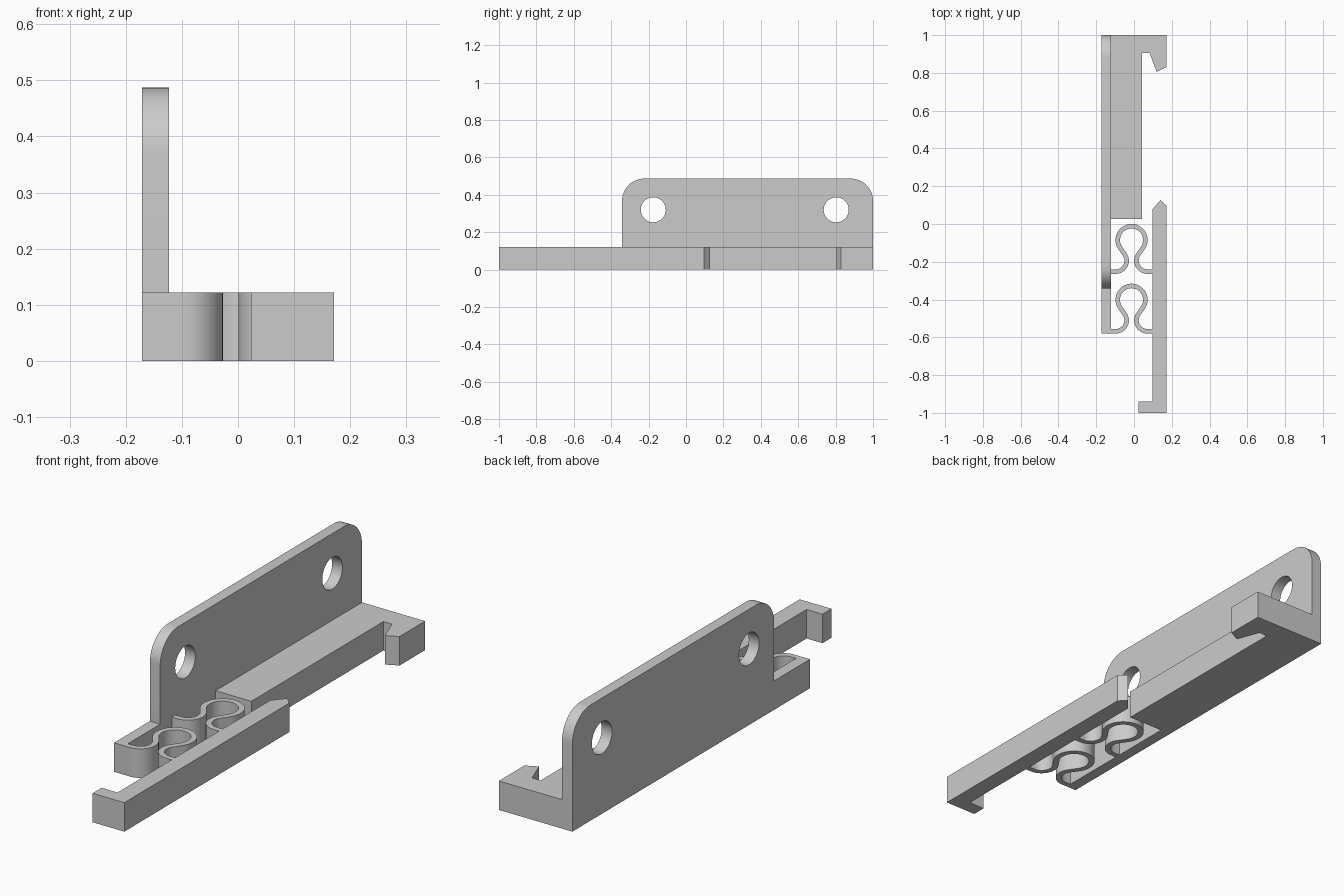
import bpy, bmesh, math
from mathutils import Vector

cube = bpy.data.objects.get("Cube")
if cube:
    bpy.data.objects.remove(cube)

BASE_H = 0.122                              # height of the flat lower parts
WALL_L, WALL_R = -0.171, -0.123             # the two sides of the wall
ARM_L, ARM_R = 0.097, 0.171                 # the two sides of the sliding arm

grey = bpy.data.materials.new("grey plastic")
grey.use_nodes = True
colour = (0.6, 0.6, 0.6, 1)
grey.diffuse_color = colour
grey.node_tree.nodes["Principled BSDF"].inputs["Base Color"].default_value = colour


def arc(cx, cy, r, start, end, steps):
    """Points along an arc, with angles in degrees."""
    angles = [math.radians(start + (end - start) * i / steps) for i in range(steps + 1)]
    return [(cx + r * math.cos(a), cy + r * math.sin(a)) for a in angles]


def finish(name, bm):
    bmesh.ops.recalc_face_normals(bm, faces=bm.faces)
    mesh = bpy.data.meshes.new(name)
    bm.to_mesh(mesh)
    bm.free()
    mesh.materials.append(grey)
    obj = bpy.data.objects.new(name, mesh)
    bpy.context.collection.objects.link(obj)
    bpy.ops.object.select_all(action="DESELECT")
    obj.select_set(True)
    bpy.context.view_layer.objects.active = obj
    bpy.ops.object.shade_smooth_by_angle(angle=math.radians(30))
    return obj


def extrude_faces(bm, offset):
    result = bmesh.ops.extrude_face_region(bm, geom=bm.faces[:])
    verts = [g for g in result["geom"] if isinstance(g, bmesh.types.BMVert)]
    bmesh.ops.translate(bm, verts=verts, vec=offset)


def plate(name, loops, place, offset):
    """Fill an outline (with optional holes) and extrude it."""
    bm = bmesh.new()
    for loop in loops:
        verts = [bm.verts.new(place(*p)) for p in loop]
        for a, b in zip(verts, verts[1:] + verts[:1]):
            bm.edges.new((a, b))
    bmesh.ops.triangle_fill(bm, use_beauty=True, edges=bm.edges[:])
    extrude_faces(bm, Vector(offset))
    return finish(name, bm)


def flat(name, outline):
    return plate(name, [outline], lambda x, y: (x, y, 0), (0, 0, BASE_H))


# Upright wall with rounded corners, two screw holes and a low tail
top, rad, wall_front = 0.487, 0.12, -0.342
outline = [(-0.58, 0), (1, 0)]
outline += arc(1 - rad, top - rad, rad, 0, 90, 12)
outline += arc(wall_front + rad, top - rad, rad, 90, 180, 12)
outline += [(wall_front, BASE_H), (-0.58, BASE_H)]
holes = [arc(y, 0.32, 0.067, 0, 348.75, 31) for y in (-0.175, 0.803)]
plate("mounting_wall", [outline] + holes,
      lambda y, z: (WALL_L, y, z), (WALL_R - WALL_L, 0, 0))

# Base block ending in a hooked catch
flat("base_block_with_hook", [
    (WALL_R, 0.027), (0.043, 0.027), (0.043, 0.905), (0.083, 0.905),
    (0.12, 0.805), (ARM_R, 0.83), (ARM_R, 1), (WALL_R, 1)])

# Sliding arm with a pointed latch tip and a finger tab
flat("sliding_arm", [
    (0.023, -1), (ARM_R, -1), (ARM_R, 0.097), (0.14, 0.127),
    (ARM_L, 0.077), (ARM_L, -0.94), (0.023, -0.94)])


# Omega-shaped springs joining wall and arm
def spring(name, top_y):
    mid, half = (WALL_R + ARM_L) / 2, 0.012
    big_r, small_r = 0.073, 0.058
    big = Vector((0, -0.085))
    small = Vector((-0.084, -0.194))
    link = small - big
    heading = math.degrees(math.atan2(link.y, link.x)) % 360
    tangent = heading - math.degrees(math.acos((big_r + small_r) / link.length))

    def side(offset):
        # the two bends curve opposite ways, so the offset changes sign
        lower = arc(*small, small_r + offset, -90, tangent - 180, 20)
        upper = arc(*big, big_r - offset, tangent, 90, 24)
        left = [(WALL_R - mid, lower[0][1])] + lower + upper
        return left + [(-x, y) for x, y in reversed(left[:-1])]

    bm = bmesh.new()
    rows = [[bm.verts.new((mid + x, top_y + y, 0)) for x, y in side(o)]
            for o in (half, -half)]
    outer, inner = rows
    for i in range(len(outer) - 1):
        bm.faces.new((outer[i], outer[i + 1], inner[i + 1], inner[i]))
    extrude_faces(bm, Vector((0, 0, BASE_H)))
    return finish(name, bm)


spring("rear_spring", 0)
spring("front_spring", -0.316)
